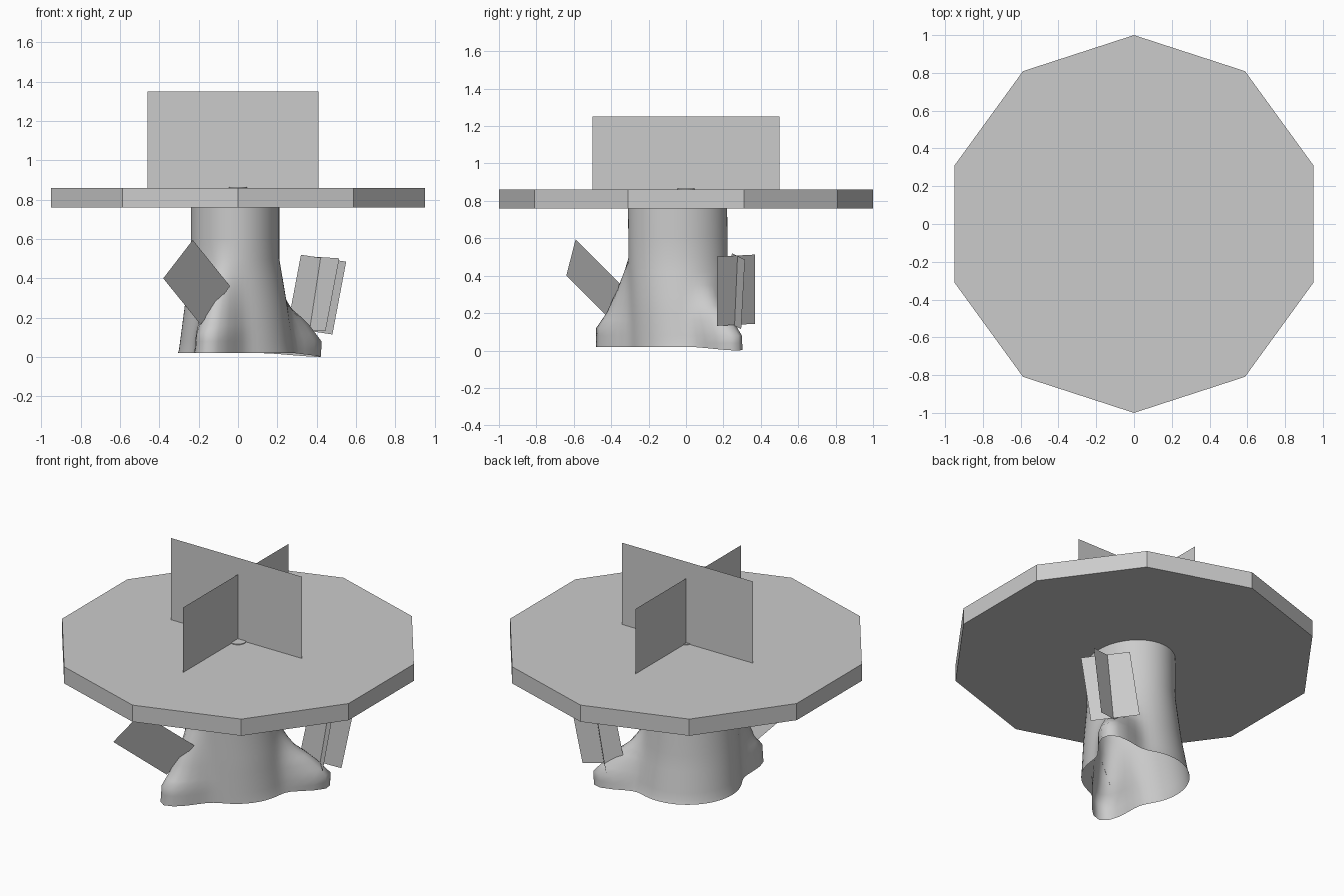
import bpy, bmesh
from math import cos, sin, pi, radians, exp
from mathutils import Vector

if "Cube" in bpy.data.objects:
    bpy.data.objects.remove(bpy.data.objects["Cube"])


def make_object(name, verts, faces, smooth=False):
    mesh = bpy.data.meshes.new(name)
    mesh.from_pydata(verts, [], faces)
    for p in mesh.polygons:
        p.use_smooth = smooth
    ob = bpy.data.objects.new(name, mesh)
    bpy.context.collection.objects.link(ob)
    return ob


def disc(name, sides, radius, z0, z1):
    bpy.ops.mesh.primitive_cylinder_add(vertices=sides, radius=radius,
                                        depth=z1 - z0, location=(0, 0, (z0 + z1) / 2))
    bpy.context.object.name = name
    return bpy.context.object


def card(name, a, b, drop):
    """Flat quad: top edge a-b, swept along the drop vector."""
    a, b, d = Vector(a), Vector(b), Vector(drop)
    return make_object(name, [a, b, b + d, a + d], [(0, 1, 2, 3)])


def lerp_table(table, z):
    """Piecewise smooth interpolation of rows (z, values...)."""
    if z <= table[0][0]:
        return table[0][1:]
    for lo, hi in zip(table, table[1:]):
        if z <= hi[0]:
            t = (z - lo[0]) / (hi[0] - lo[0])
            return [p + (q - p) * t for p, q in zip(lo[1:], hi[1:])]
    return table[-1][1:]


# Ten-sided cap with a tiny centre disc
disc("cap_disc", 10, 1.0, 0.76, 0.86)
centre = disc("centre_disc", 24, 0.045, 0.80, 0.865)

# Crossed foliage cards on top
card("top_card_wide", (-0.46, 0.02, 1.35), (0.41, 0.02, 1.35), (0, 0, -0.49))
card("top_card_deep", (-0.015, -0.5, 1.25), (-0.015, 0.5, 1.25), (0, 0, -0.39))

# Trunk: z, centre x, centre y, radius x, radius y
BODY = [(0.0, -0.01, 0.0, 0.295, 0.295),
        (0.25, -0.01, -0.025, 0.262, 0.275),
        (0.5, -0.015, -0.042, 0.225, 0.265),
        (0.76, -0.015, -0.045, 0.225, 0.265)]
# Root flares: angle, spread, bulge by height
ROOTS = [(radians(-108), radians(12),
          [(0.0, 0.21), (0.12, 0.205), (0.2, 0.145), (0.35, 0.07), (0.5, 0.0)]),
         (radians(33), radians(11),
          [(0.0, 0.215), (0.08, 0.23), (0.18, 0.15), (0.24, 0.07), (0.34, 0.0)])]
SEG = 64
heights = [0.0, 0.04, 0.08, 0.12, 0.16, 0.2, 0.24, 0.29, 0.35, 0.42, 0.5, 0.6, 0.76]
verts, faces = [], []
for row, z in enumerate(heights):
    cx, cy, rx, ry = lerp_table(BODY, z)
    for i in range(SEG):
        a = 2 * pi * i / SEG
        bulge, dip = 0.0, 0.0
        for ang, spread, table in ROOTS:
            d = (a - ang + pi) % (2 * pi) - pi
            dip = exp(-d * d / (2 * spread * spread))
            bulge += dip * lerp_table(table, z)[0]
        lift = 0.02 * (1 - dip) if row == 0 else 0.0
        verts.append((cx + (rx + bulge) * cos(a), cy + (ry + bulge) * sin(a), z + lift))
for r in range(len(heights) - 1):
    for i in range(SEG):
        j = (i + 1) % SEG
        faces.append((r * SEG + i, r * SEG + j, (r + 1) * SEG + j, (r + 1) * SEG + i))
make_object("trunk", verts, faces, smooth=True)

# Tilted card on the front root
card("front_root_card", (-0.23, -0.59, 0.595), (-0.38, -0.64, 0.40), (0.19, 0.235, -0.235))

# Crossed cards on the rear right root
card("side_card_a", (0.515, 0.165, 0.502), (0.34, 0.37, 0.513), (-0.07, 0.0, -0.37))
card("side_card_b", (0.55, 0.315, 0.485), (0.32, 0.245, 0.52), (-0.07, -0.02, -0.37))
